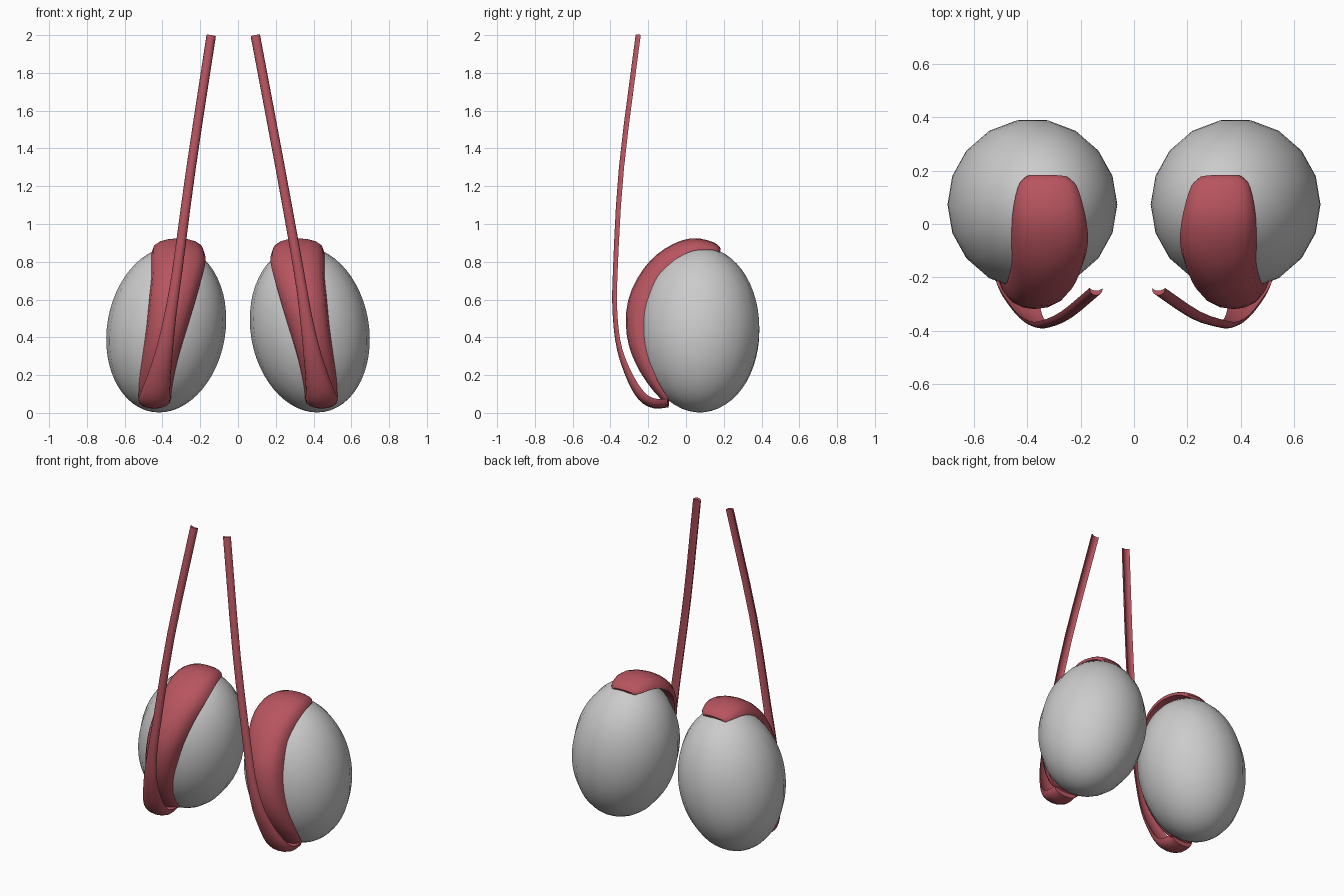
import bpy, bmesh, math
from mathutils import Vector, Matrix

if "Cube" in bpy.data.objects:
    bpy.data.objects.remove(bpy.data.objects["Cube"])


def material(name, rgb):
    m = bpy.data.materials.new(name)
    m.diffuse_color = (*rgb, 1)
    m.use_nodes = True
    m.node_tree.nodes["Principled BSDF"].inputs["Base Color"].default_value = m.diffuse_color
    return m


GREY = material("pale grey", (0.60, 0.60, 0.60))
RED = material("muted red", (0.48, 0.09, 0.115))


def finish(bm, name, mat, angle):
    bmesh.ops.recalc_face_normals(bm, faces=bm.faces)
    me = bpy.data.meshes.new(name)
    bm.to_mesh(me)
    bm.free()
    ob = bpy.data.objects.new(name, me)
    bpy.context.collection.objects.link(ob)
    me.materials.append(mat)
    bpy.ops.object.select_all(action='DESELECT')
    ob.select_set(True)
    bpy.context.view_layer.objects.active = ob
    bpy.ops.object.shade_smooth_by_angle(angle=math.radians(angle))


def smooth_path(pts, steps):
    """Catmull-Rom through stations (x, y, z, half width, thickness)."""
    p = [Vector(q) for q in pts]
    p = [2 * p[0] - p[1]] + p + [2 * p[-1] - p[-2]]
    out = []
    for i in range(1, len(p) - 2):
        a, b, c, d = p[i - 1:i + 3]
        for s in range(steps):
            t = s / steps
            out.append(0.5 * (2 * b + (c - a) * t + (2 * a - 5 * b + 4 * c - d) * t * t
                              + (3 * b - a - 3 * c + d) * t ** 3))
    return out + [p[-2]]


def sweep(name, pts, side, hollow, steps=3, n=8):
    """Sweep a crescent section, bulging away from the ovoid body."""
    st = smooth_path(pts, steps)
    pos = [Vector(s[:3]) for s in st]
    bm = bmesh.new()
    rings = []
    for i, s in enumerate(st):
        tan = (pos[min(i + 1, len(st) - 1)] - pos[max(i - 1, 0)]).normalized()
        across = Vector((1, 0, 0))
        across = (across - tan * across.dot(tan)).normalized()
        out = tan.cross(across)
        w, t = s[3], s[4]
        sec = []
        for k in range(n + 1):
            a = math.pi * k / n
            sec.append((w * math.cos(a), t * math.sin(a) ** 0.85 if 0 < k < n else 0))
        for k in range(n - 1, 0, -1):
            a = math.pi * k / n
            sec.append((0.8 * w * math.cos(a), hollow * t * math.sin(a)))
        ring = []
        for u, v in sec:
            co = pos[i] + across * u + out * v
            ring.append(bm.verts.new((co.x * side, co.y, co.z)))
        rings.append(ring)
    m = len(rings[0])
    for a, b in zip(rings, rings[1:]):
        for k in range(m):
            bm.faces.new((a[k], a[(k + 1) % m], b[(k + 1) % m], b[k]))
    # end caps as strips between outer and inner arcs
    for r in (rings[0], rings[-1]):
        bm.faces.new((r[0], r[1], r[m - 1]))
        for k in range(1, n - 1):
            bm.faces.new((r[k], r[k + 1], r[m - k - 1], r[m - k]))
        bm.faces.new((r[n - 1], r[n], r[n + 1]))
    finish(bm, name, RED, 50)


for side, label, top_x, mid_x in ((1, "right", 0.092, 0.223), (-1, "left", 0.142, 0.248)):
    # tilted ovoid body
    bm = bmesh.new()
    bmesh.ops.create_uvsphere(bm, u_segments=18, v_segments=28, radius=1)
    bmesh.ops.rotate(bm, verts=bm.verts, matrix=Matrix.Rotation(math.pi / 2, 3, 'Z'))
    bmesh.ops.scale(bm, verts=bm.verts, vec=(0.313, 0.32, 0.443))
    bmesh.ops.rotate(bm, verts=bm.verts, matrix=Matrix.Rotation(math.radians(-10 * side), 3, 'Y'))
    bmesh.ops.translate(bm, verts=bm.verts, vec=(0.38 * side, 0.073, 0.442))
    finish(bm, label + "_ovoid_body", GREY, 60)

    # broad band hugging the top and front
    sweep(label + "_front_band", [
        (0.325, 0.175, 0.850, 0.080, 0.020),
        (0.325, 0.140, 0.862, 0.110, 0.042),
        (0.320, 0.040, 0.858, 0.135, 0.068),
        (0.315, -0.065, 0.805, 0.143, 0.080),
        (0.328, -0.150, 0.710, 0.132, 0.092),
        (0.355, -0.212, 0.570, 0.118, 0.098),
        (0.385, -0.222, 0.420, 0.103, 0.092),
        (0.412, -0.195, 0.290, 0.095, 0.078),
        (0.432, -0.150, 0.170, 0.090, 0.052),
        (0.442, -0.090, 0.070, 0.085, 0.030)], side, 0.1)

    # thin cord rising from the bottom of the band
    sweep(label + "_cord", [
        (top_x, -0.240, 1.997, 0.025, 0.027),
        (mid_x, -0.328, 1.300, 0.025, 0.027),
        (0.322, -0.362, 0.750, 0.027, 0.025),
        (0.358, -0.363, 0.520, 0.032, 0.025),
        (0.388, -0.338, 0.340, 0.044, 0.028),
        (0.418, -0.275, 0.190, 0.062, 0.040),
        (0.436, -0.215, 0.105, 0.078, 0.050),
        (0.442, -0.160, 0.075, 0.086, 0.052),
        (0.445, -0.095, 0.075, 0.080, 0.045)], side, 0.35)
